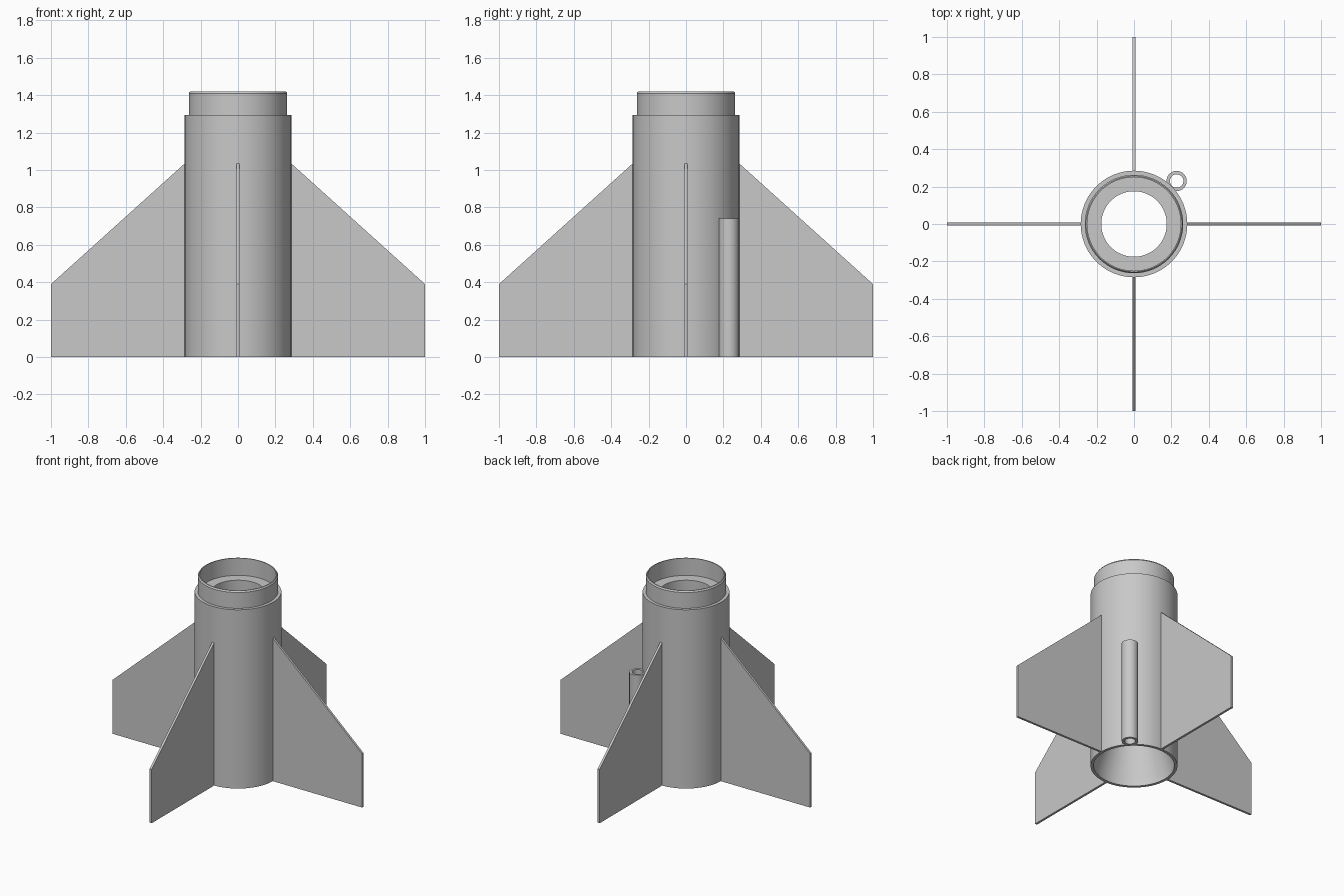
import bpy
import bmesh
import math
from mathutils import Matrix, Vector

if "Cube" in bpy.data.objects:
    bpy.data.objects.remove(bpy.data.objects["Cube"], do_unlink=True)

grey = bpy.data.materials.new("plain grey")
grey.use_nodes = True
colour = (0.58, 0.58, 0.58, 1)
grey.diffuse_color = colour
grey.node_tree.nodes["Principled BSDF"].inputs["Base Color"].default_value = colour


def finish(bm, name, smooth=False):
    """Turn a bmesh into a named object with the shared material."""
    bmesh.ops.recalc_face_normals(bm, faces=bm.faces)
    mesh = bpy.data.meshes.new(name)
    bm.to_mesh(mesh)
    bm.free()
    mesh.materials.append(grey)
    obj = bpy.data.objects.new(name, mesh)
    bpy.context.collection.objects.link(obj)
    if smooth:
        bpy.ops.object.select_all(action="DESELECT")
        obj.select_set(True)
        bpy.context.view_layer.objects.active = obj
        bpy.ops.object.shade_smooth_by_angle(angle=math.radians(25))
    return obj


def lathe(name, profile, segments):
    """Revolve a closed (radius, height) profile around the z axis."""
    bm = bmesh.new()
    rings = []
    for i in range(segments):
        turn = Matrix.Rotation(math.tau * i / segments, 3, "Z")
        rings.append([bm.verts.new(turn @ Vector((r, 0, z))) for r, z in profile])
    count = len(profile)
    for i, ring in enumerate(rings):
        following = rings[(i + 1) % segments]
        for j in range(count):
            k = (j + 1) % count
            bm.faces.new((ring[j], following[j], following[k], ring[k]))
    return finish(bm, name, smooth=True)


# Hollow body with a stepped, chamfered collar and a flared lower opening
lathe("body_tube", [
    (0.285, 0), (0.285, 1.295), (0.263, 1.295), (0.263, 1.41),
    (0.256, 1.42), (0.25, 1.42), (0.25, 1.295), (0.175, 1.295),
    (0.175, 0.3), (0.265, 0.05), (0.265, 0),
], 96)

# Small open guide tube beside the body
lug = lathe("guide_tube", [(0.054, 0), (0.054, 0.74), (0.036, 0.74), (0.036, 0)], 40)
lug.location = (0.228, 0.23, 0)

# Four clipped fins, a quarter turn apart
fin_outline = [(0.275, 0), (1, 0), (1, 0.39), (0.285, 1.035), (0.275, 1.035)]
fin_thickness = 0.016
for index, side in enumerate(("left", "back", "right", "front")):
    bm = bmesh.new()
    face = bm.faces.new([bm.verts.new((x, -fin_thickness / 2, z)) for x, z in fin_outline])
    extruded = bmesh.ops.extrude_face_region(bm, geom=[face])["geom"]
    moved = [v for v in extruded if isinstance(v, bmesh.types.BMVert)]
    bmesh.ops.translate(bm, verts=moved, vec=(0, fin_thickness, 0))
    bmesh.ops.rotate(bm, verts=bm.verts, matrix=Matrix.Rotation(index * math.pi / 2, 3, "Z"))
    finish(bm, side + "_fin")
